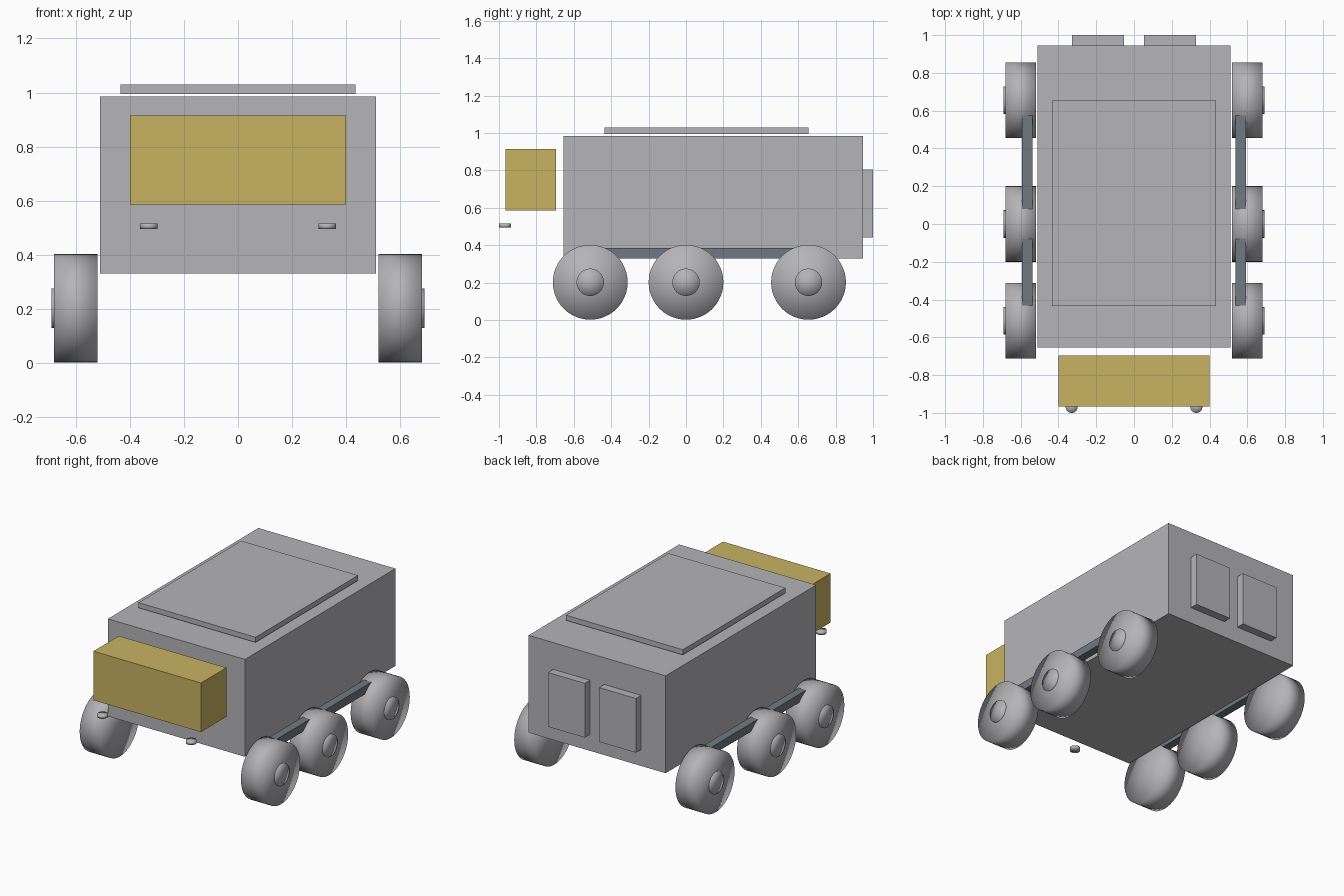
import bpy
import math

cube = bpy.data.objects.get("Cube")
if cube:
    bpy.data.objects.remove(cube, do_unlink=True)


def make_material(name, rgb):
    mat = bpy.data.materials.new(name)
    mat.use_nodes = True
    mat.diffuse_color = (*rgb, 1)
    bsdf = next(n for n in mat.node_tree.nodes if n.type == "BSDF_PRINCIPLED")
    bsdf.inputs["Base Color"].default_value = (*rgb, 1)
    return mat


GREY = make_material("light grey", (0.46, 0.46, 0.48))
YELLOW = make_material("sand yellow", (0.58, 0.45, 0.12))
STEEL = make_material("blue steel", (0.16, 0.19, 0.22))


def box(name, x, y, z, mat):
    """Box from (min, max) ranges on each axis."""
    ranges = (x, y, z)
    bpy.ops.mesh.primitive_cube_add(size=1, location=[(a + b) / 2 for a, b in ranges])
    obj = bpy.context.object
    obj.name = name
    obj.scale = [b - a for a, b in ranges]
    bpy.ops.object.transform_apply(location=False, rotation=False, scale=True)
    obj.data.materials.append(mat)
    return obj


def disc(name, radius, depth, location, mat, sideways=True):
    """Softly shaded cylinder with fan caps, lying along x or standing along z."""
    bpy.ops.mesh.primitive_cylinder_add(
        vertices=48, radius=radius, depth=depth, end_fill_type="TRIFAN",
        location=location, rotation=(0, math.pi / 2 if sideways else 0, 0))
    obj = bpy.context.object
    obj.name = name
    obj.data.materials.append(mat)
    bpy.ops.object.shade_smooth()
    return obj


# Hull, roof panel and front cab
box("hull", (-0.51, 0.51), (-0.655, 0.945), (0.33, 0.985), GREY)
box("roof_panel", (-0.435, 0.435), (-0.435, 0.655), (0.995, 1.03), GREY)
box("front_cab", (-0.4, 0.4), (-0.965, -0.695), (0.585, 0.915), YELLOW)

AXLES = {"front": -0.512, "middle": 0.0, "rear": 0.655}
for side, s in (("left", 1), ("right", -1)):
    # Wheels with hub caps
    for place, y in AXLES.items():
        disc(f"{place}_{side}_wheel", 0.2, 0.16, (s * 0.6, y, 0.202), GREY)
        disc(f"{place}_{side}_hub", 0.073, 0.03, (s * 0.675, y, 0.202), GREY)

    # Suspension arms joining neighbouring wheels
    xs = sorted((s * 0.537, s * 0.592))
    box(f"front_{side}_arm", xs, (AXLES["front"], AXLES["middle"]), (0.33, 0.385), STEEL)
    box(f"rear_{side}_arm", xs, (AXLES["middle"], AXLES["rear"]), (0.33, 0.385), STEEL)

    # Rear door and front lamp
    xs = sorted((s * 0.053, s * 0.327))
    box(f"rear_{side}_door", xs, (0.945, 1.0), (0.44, 0.805), GREY)
    disc(f"{side}_lamp", 0.032, 0.02, (s * 0.33, -0.968, 0.505), GREY, sideways=False)
